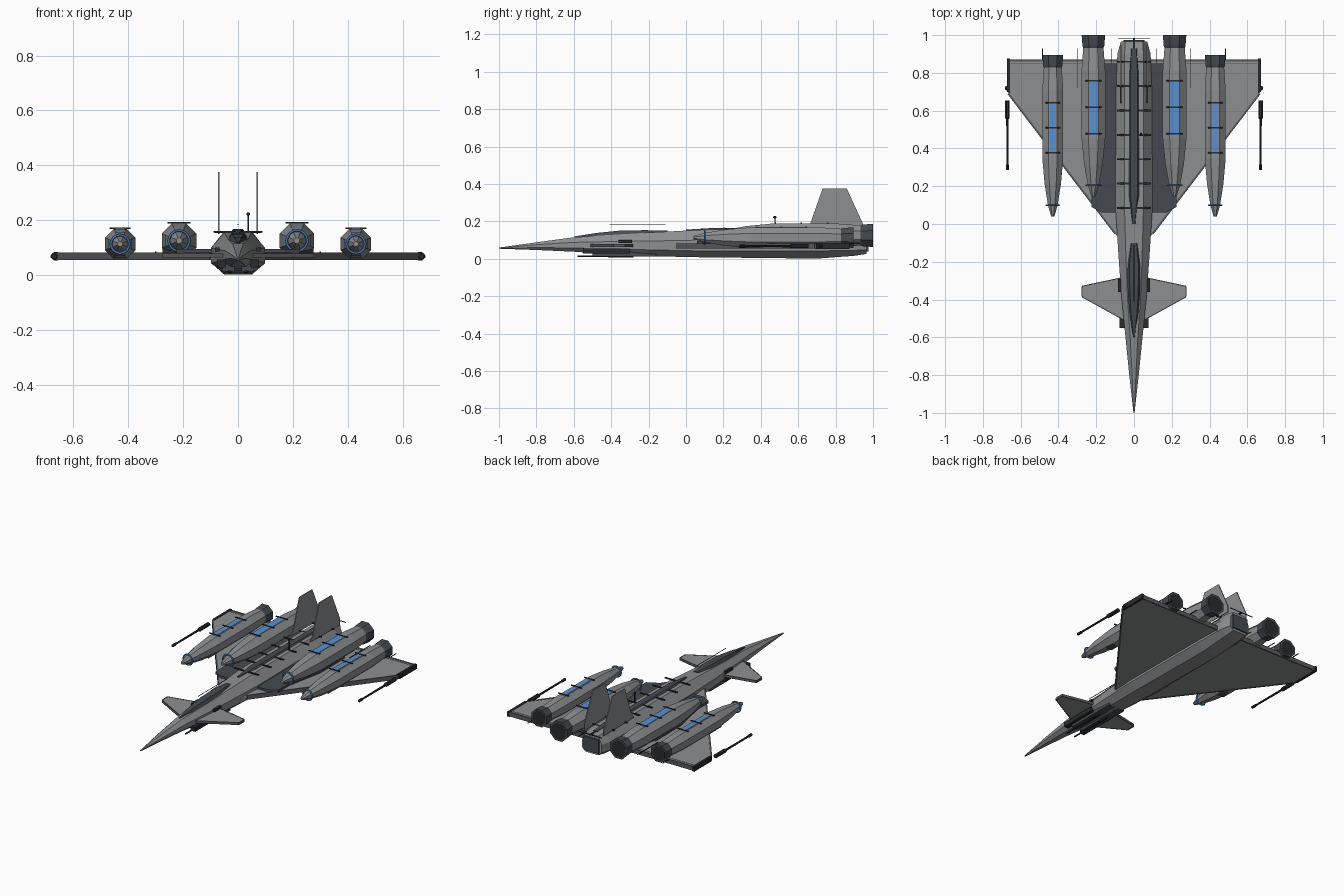
import bpy, bmesh, math
from mathutils import Vector

if "Cube" in bpy.data.objects:
    bpy.data.objects.remove(bpy.data.objects["Cube"])


def material(name, rgb):
    m = bpy.data.materials.new(name)
    m.diffuse_color = (*rgb, 1)
    m.use_nodes = True
    m.node_tree.nodes["Principled BSDF"].inputs["Base Color"].default_value = m.diffuse_color
    return m


HULL = material("hull grey", (0.27, 0.275, 0.285))
SLATE = material("dark slate", (0.06, 0.068, 0.082))
BLACK = material("near black", (0.022, 0.023, 0.026))
TRIM = material("trim grey", (0.10, 0.10, 0.11))
BLUE = material("glow blue", (0.10, 0.28, 0.65))


def finish(name, bm, mat):
    bmesh.ops.recalc_face_normals(bm, faces=bm.faces)
    me = bpy.data.meshes.new(name)
    bm.to_mesh(me)
    bm.free()
    me.materials.append(mat)
    ob = bpy.data.objects.new(name, me)
    bpy.context.collection.objects.link(ob)
    return ob


def loft(name, rings, mat):
    """Skin a list of equal-length point rings and cap both ends."""
    bm = bmesh.new()
    vs = [[bm.verts.new(p) for p in r] for r in rings]
    n = len(rings[0])
    for a, b in zip(vs, vs[1:]):
        for i in range(n):
            bm.faces.new((a[i], a[(i + 1) % n], b[(i + 1) % n], b[i]))
    bm.faces.new(vs[0])
    bm.faces.new(vs[-1])
    return finish(name, bm, mat)


def box(name, x0, x1, y0, y1, z0, z1, mat):
    ring = lambda y: [(x0, y, z0), (x1, y, z0), (x1, y, z1), (x0, y, z1)]
    return loft(name, [ring(y0), ring(y1)], mat)


def slab(name, pts, z0, z1, mat, s=1):
    """Flat plan-view plate."""
    return loft(name, [[(s * x, y, z) for x, y in pts] for z in (z0, z1)], mat)


def turned(name, x, z, profile, mat, n=8):
    """Faceted body of revolution along y with flat top; profile is (y, radius)."""
    return loft(name, [[(x + r * math.cos(math.tau * (i + 0.5) / n), y,
                         z + r * math.sin(math.tau * (i + 0.5) / n))
                        for i in range(n)] for y, r in profile], mat)


def edge_strip(name, a, b, z0, z1, w, mat, s=1):
    """Thin trim bar following a plan-view edge."""
    a, b = Vector(a), Vector(b)
    d = (b - a).normalized()
    p = Vector((-d.y, d.x)) * w / 2
    return slab(name, [a - p, b - p, b + p, a + p], z0, z1, mat, s)


def hull_ring(y, w, zt, zhi, zlo, zb, tw, bw):
    half = [(tw, zt), (w, zhi), (w, zlo), (bw, zb)]
    return [(x, y, z) for x, z in half] + [(-x, y, z) for x, z in reversed(half)]


# Fuselage
loft("fuselage", [hull_ring(*r) for r in (
    (-1.0, .003, .060, .058, .056, .054, .002, .002),
    (-.80, .025, .088, .075, .060, .047, .010, .012),
    (-.60, .045, .115, .088, .058, .038, .020, .022),
    (-.40, .065, .128, .092, .052, .024, .034, .036),
    (-.20, .080, .140, .095, .048, .014, .042, .044),
    (.08, .098, .155, .100, .042, .008, .050, .050),
    (.70, .095, .160, .102, .042, .001, .050, .050),
    (.90, .088, .160, .102, .045, .016, .050, .050),
    (.965, .070, .150, .100, .048, .026, .046, .046))], HULL)

# Exhaust at the rear of the fuselage
box("tail_exhaust", -.055, .055, .93, .975, .04, .13, SLATE)

# Canopy and dark spine along the back
def ridge(y, w, z0, z1):
    return [(-w, y, z0), (w, y, z0), (w * .5, y, z1), (-w * .5, y, z1)]


loft("canopy", [ridge(*r) for r in (
    (-.60, .006, .100, .119), (-.48, .030, .105, .138), (-.36, .044, .110, .150),
    (-.22, .048, .115, .153), (-.10, .026, .130, .150))], SLATE)
loft("spine", [ridge(*r) for r in (
    (0.0, .010, .140, .156), (.15, .036, .145, .165),
    (.80, .036, .145, .167), (.93, .026, .145, .160))], SLATE)
for i in range(7):
    y = .085 + .129 * i
    box("spine_crossbar", -.09, .09, y - .005, y + .005, .155, .161, BLACK)
box("rear_crossbar", -.085, .085, .982, .986, .153, .157, BLACK)
box("rear_bar_mount", -.005, .005, .93, .986, .150, .157, BLACK)
turned("probe_rod", 0, .184, [(-.41, .002), (-.11, .002)], BLACK, 6)

# Mast with ball tip
loft("mast", [[(.037 + a, .475 + b, z) for a, b in
               ((-.003, -.003), (.003, -.003), (.003, .003), (-.003, .003))]
              for z in (.15, .22)], BLACK)
turned("mast_ball", .037, .222, [(.466, .003), (.471, .007), (.479, .007), (.484, .003)], BLACK)


def nacelle(label, x, z, k, y0, y1, strip, bar_w, body_r):
    L = y1 - y0
    at = lambda f: y0 + L * f
    a = body_r * math.cos(math.pi / 8)
    turned(label + "_engine", x, z, [(at(f), body_r * r) for f, r in (
        (0, .16), (.07, .46), (.20, .78), (.36, 1), (.78, 1), (.925, .85))], HULL)
    turned(label + "_nozzle", x, z, [(at(f), body_r * r) for f, r in (
        (.918, .84), (.935, .92), (1, .99))], SLATE)
    turned(label + "_nozzle_core", x, z, [(at(.99), body_r * .8), (at(1) + .001, body_r * .8)], BLACK)
    # blue ring round the nose
    bpy.ops.mesh.primitive_torus_add(location=(x, at(.07), z), rotation=(math.pi / 2, 0, 0),
                                     major_radius=body_r * .56, minor_radius=.005,
                                     major_segments=16, minor_segments=6)
    ring = bpy.context.object
    ring.name = label + "_nose_ring"
    ring.data.materials.append(BLUE)
    # blue light strip and its dark straps
    box(label + "_light_strip", x - k, x + k, strip[0], strip[1], z + a - .003, z + a + .002, BLUE)
    for i in range(3):
        y = strip[0] + .007 + (strip[1] - strip[0] - .014) * i / 2
        box(label + "_strap", x - bar_w, x + bar_w, y - .004, y + .004, z + a, z + a + .005, BLACK)


wing = [(0, -.18), (.10, -.05), (.665, .69), (.665, .87), (0, .87)]
canard = [(.04, -.515), (.275, -.385), (.275, -.33), (.04, -.28)]
fin = [(.64, .155), (.665, .19), (.73, .375), (.86, .375), (.945, .19), (.945, .15)]

for s in (-1, 1):
    # Engines and their pylons
    nacelle("inner", s * .215, .125, .024, .145, 1.0, (.47, .765), .042, .068)
    nacelle("outer", s * .43, .113, .015, .04, .895, (.37, .65), .038, .060)
    box("outer_pylon", s * .43 - .022, s * .43 + .022, .28, .80, .058, .09, SLATE)

    # Delta wing with dark edges and root plate
    slab("wing", wing, .056, .080, HULL, s)
    slab("wing_root_plate", [(.08, .06), (.17, .06), (.225, .09), (.225, .2),
                             (.275, .45), (.275, .70), (.16, .85), (.08, .85)],
         .078, .094, SLATE, s)
    edge_strip("wing_leading_trim", (.10, -.05), (.665, .69), .054, .082, .010, TRIM, s)
    edge_strip("wing_trailing_trim", (.08, .866), (.665, .866), .054, .082, .010, TRIM, s)
    edge_strip("flap_line", (.10, .848), (.65, .848), .079, .081, .004, TRIM, s)
    slab("wing_tip_rail", [(.657, .69), (.672, .70), (.672, .875), (.657, .875)], .052, .084, BLACK, s)
    turned("tip_light", s * .675, .068, [(.708, .004), (.714, .009), (.724, .009), (.730, .004)], BLACK)

    # Wing tip cannon
    turned("tip_cannon", s * .67, .068, [(.285, .009), (.315, .009), (.316, .006), (.555, .007),
                                         (.56, .013), (.655, .013)], BLACK)

    # Canard with trim
    slab("canard", canard, .064, .078, HULL, s)
    for a, b in zip(canard, canard[1:]):
        edge_strip("canard_trim", a, b, .063, .079, .006, TRIM, s)

    # Twin tail fin
    loft("tail_fin", [[(s * .07 + d, y, z) for y, z in fin] for d in (-.003, .003)], HULL)

    # Cheek intakes and belly guns under the cockpit
    box("cheek_intake", *sorted((s * .045, s * .077)), -.55, -.30, .028, .056, BLACK)
    box("belly_fairing", *sorted((s * .012, s * .058)), -.50, -.16, .012, .04, SLATE)
    turned("belly_gun", s * .03, .014, [(-.58, .005), (-.42, .005), (-.41, .009), (-.28, .009)], BLACK)
    box("side_rail", *sorted((s * .068, s * .084)), -.36, -.29, .085, .10, BLACK)

    # Trailing wicks
    for x, y, z in ((.12, .72, .09), (.30, .72, .082), (.485, .86, .078)):
        box("wick", s * x - .002, s * x + .002, y, .93, z, z + .004, BLACK)
